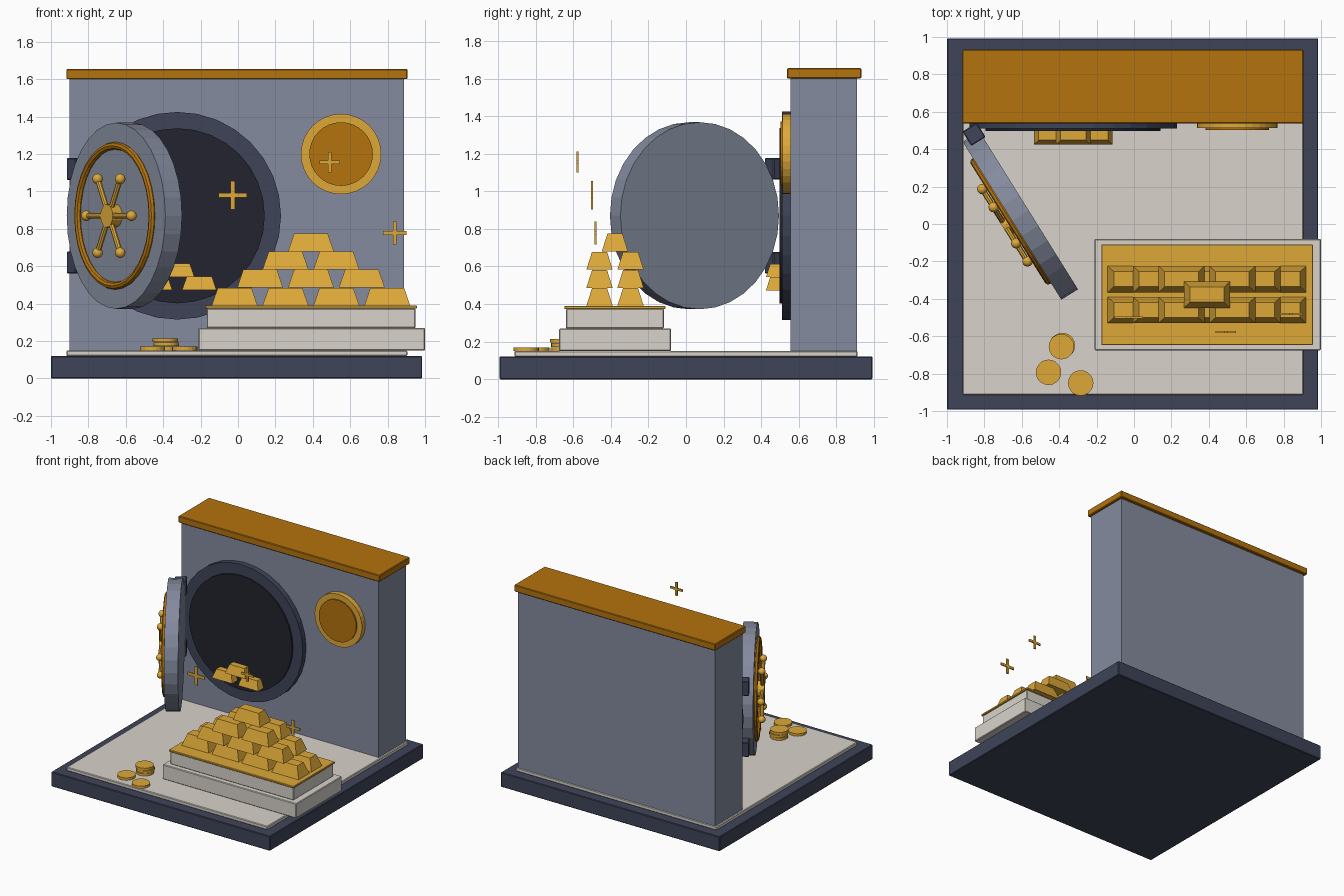
import bpy, bmesh
from math import radians, pi, sin, cos
from mathutils import Matrix, Vector

if "Cube" in bpy.data.objects:
    bpy.data.objects.remove(bpy.data.objects["Cube"])


def material(name, hex_code):
    def linear(c):
        return c / 12.92 if c <= 0.04045 else ((c + 0.055) / 1.055) ** 2.4
    rgb = [linear(int(hex_code[i:i + 2], 16) / 255) for i in (0, 2, 4)]
    m = bpy.data.materials.new(name)
    m.use_nodes = True
    m.diffuse_color = (*rgb, 1)
    m.node_tree.nodes["Principled BSDF"].inputs["Base Color"].default_value = (*rgb, 1)
    return m


GOLD = material("gold", "DEA939")
BRONZE = material("bronze", "B4730D")
STEEL = material("steel", "848B9E")
NAVY = material("navy", "3E4458")
DARK = material("vault_dark", "22232E")
STONE = material("stone", "D8D4CB")


def finish(name, bm, mat, matrix=Matrix(), smooth=False):
    bmesh.ops.recalc_face_normals(bm, faces=bm.faces)
    mesh = bpy.data.meshes.new(name)
    bm.to_mesh(mesh)
    bm.free()
    mesh.materials.append(mat)
    if smooth:
        mesh.polygons.foreach_set("use_smooth", [True] * len(mesh.polygons))
    ob = bpy.data.objects.new(name, mesh)
    ob.matrix_world = matrix
    bpy.context.collection.objects.link(ob)
    return ob


def slab(name, mat, x, y, z, matrix=Matrix(), bevel=0.005):
    """Box from (min, max) pairs, with a slight edge bevel."""
    bm = bmesh.new()
    bmesh.ops.create_cube(bm, size=1)
    for v in bm.verts:
        v.co = [(a + b) / 2 + c * (b - a) for (a, b), c in zip((x, y, z), v.co)]
    ob = finish(name, bm, mat, matrix)
    if bevel:
        mod = ob.modifiers.new("edge", "BEVEL")
        mod.width, mod.segments = bevel, 1
    return ob


def rod(name, mat, start, end, radius, sides, matrix=Matrix()):
    """Cylinder between two points."""
    start, end = Vector(start), Vector(end)
    axis = end - start
    turn = axis.to_track_quat("Z", "Y").to_matrix().to_4x4()
    bm = bmesh.new()
    bmesh.ops.create_cone(bm, cap_ends=True, segments=sides, radius1=radius,
                          radius2=radius, depth=axis.length,
                          matrix=Matrix.Translation((start + end) / 2) @ turn)
    return finish(name, bm, mat, matrix)


def ingot(name, x, y, z, scale=1.0):
    """Gold bar tapering towards the top."""
    bm = bmesh.new()
    bmesh.ops.create_cube(bm, size=1)
    for v in bm.verts:
        top = v.co.z > 0
        v.co.x *= 0.18 if top else 0.245
        v.co.y *= 0.08 if top else 0.14
        v.co.z = 0.095 if top else 0
        v.co = v.co * scale + Vector((x, y, z))
    return finish(name, bm, GOLD)


def torus(name, mat, major, minor, matrix, sides=32, tube=8):
    """Ring facing -y."""
    bm = bmesh.new()
    rows = []
    for i in range(sides):
        a = 2 * pi * i / sides
        row = []
        for j in range(tube):
            b = 2 * pi * j / tube
            r = major + minor * cos(b)
            row.append(bm.verts.new((r * cos(a), minor * sin(b), r * sin(a))))
        rows.append(row)
    for i in range(sides):
        p, q = rows[i - 1], rows[i]
        for j in range(tube):
            bm.faces.new((p[j - 1], q[j - 1], q[j], p[j]))
    return finish(name, bm, mat, matrix)


# Base, floor, wall and cap
slab("base", NAVY, (-1, 0.985), (-0.993, 0.993), (0, 0.12))
slab("floor", STONE, (-0.917, 0.905), (-0.913, 0.913), (0.12, 0.15))
slab("wall", STEEL, (-0.9, 0.888), (0.555, 0.91), (0.15, 1.6), bevel=0)
slab("wall_cap", BRONZE, (-0.918, 0.907), (0.537, 0.933), (1.6, 1.655))

# Vault opening
VX, VZ = -0.325, 0.87
rod("opening_frame", NAVY, (VX, 0.56, VZ), (VX, 0.51, VZ), 0.555, 32)
rod("opening_interior", DARK, (VX, 0.56, VZ), (VX, 0.497, VZ), 0.468, 32)
for i, (dx, z) in enumerate([(-0.118, 0.473), (0.118, 0.473), (0, 0.543)]):
    ingot(f"vault_ingot_{i + 1}", VX + dx, 0.478, z, 0.75)

# Open door, built facing -y and swung on its hinges
swing = Matrix.Translation((-0.6075, 0.045, VZ)) @ Matrix.Rotation(radians(-58), 4, "Z")
FACE = -0.0525
rod("door", STEEL, (0, -FACE, 0), (0, FACE, 0), 0.4975, 32, swing)
torus("door_ring", BRONZE, 0.375, 0.02, swing @ Matrix.Translation((0, FACE - 0.006, 0)))
for side, z in (("upper", 0.25), ("lower", -0.25)):
    slab(f"{side}_hinge", NAVY, (-0.545, -0.455), (-0.025, 0.065),
         (z - 0.058, z + 0.058), swing)

# Door wheel
rod("wheel_hub", GOLD, (0, FACE, 0), (0, FACE - 0.06, 0), 0.062, 16, swing)
for i in range(6):
    a = i * pi / 3
    tip = Vector((0.228 * cos(a), FACE - 0.045, 0.228 * sin(a)))
    rod(f"wheel_spoke_{i + 1}", GOLD, (0, FACE - 0.045, 0), tip, 0.015, 8, swing)
    bm = bmesh.new()
    bmesh.ops.create_uvsphere(bm, u_segments=12, v_segments=8, radius=0.028)
    finish(f"wheel_knob_{i + 1}", bm, GOLD, swing @ Matrix.Translation(tip), True)

# Round wall medallion
MX, MZ = 0.551, 1.2
rod("medallion_rim", GOLD, (MX, 0.56, MZ), (MX, 0.513, MZ), 0.215, 32)
rod("medallion_face", BRONZE, (MX, 0.56, MZ), (MX, 0.502, MZ), 0.17, 32)

# Stepped pedestal
slab("pedestal_lower", STONE, (-0.212, 1), (-0.675, -0.08), (0.15, 0.27))
slab("pedestal_upper", STONE, (-0.167, 0.95), (-0.638, -0.118), (0.27, 0.375))
slab("pedestal_plate", GOLD, (-0.175, 0.957), (-0.647, -0.11), (0.374, 0.39), bevel=0.003)

# Pyramid of gold bars: two ranks deep, one bar on top
for level in range(4):
    count = 4 - level
    for k in range(count):
        x = 0.39 + (k - (count - 1) / 2) * 0.272
        for rank, y in enumerate((-0.46, -0.295) if level < 3 else (-0.378,)):
            ingot(f"ingot_{level + 1}_{k + 1}_{rank + 1}", x, y, 0.39 + level * 0.0965)

# Loose coins and a small stack
for i, (x, y, layer) in enumerate([(-0.387, -0.653, 0), (-0.383, -0.65, 1), (-0.388, -0.656, 2),
                                   (-0.457, -0.793, 0), (-0.285, -0.85, 0)]):
    z = 0.15 + layer * 0.0225
    rod(f"coin_{i + 1}", GOLD, (x, y, z), (x, y, z + 0.02), 0.068, 20)

# Floating sparkles
for i, (x, y, z, r) in enumerate([(-0.027, -0.5, 0.98, 0.076), (0.49, -0.577, 1.156, 0.055),
                                  (0.838, -0.482, 0.778, 0.062)]):
    t = r * 0.16
    depth = (y - 0.005, y + 0.005)
    slab(f"sparkle_{i + 1}_bar", GOLD, (x - r, x + r), depth, (z - t, z + t), bevel=0)
    slab(f"sparkle_{i + 1}_post", GOLD, (x - t, x + t), depth, (z - r, z + r), bevel=0)
